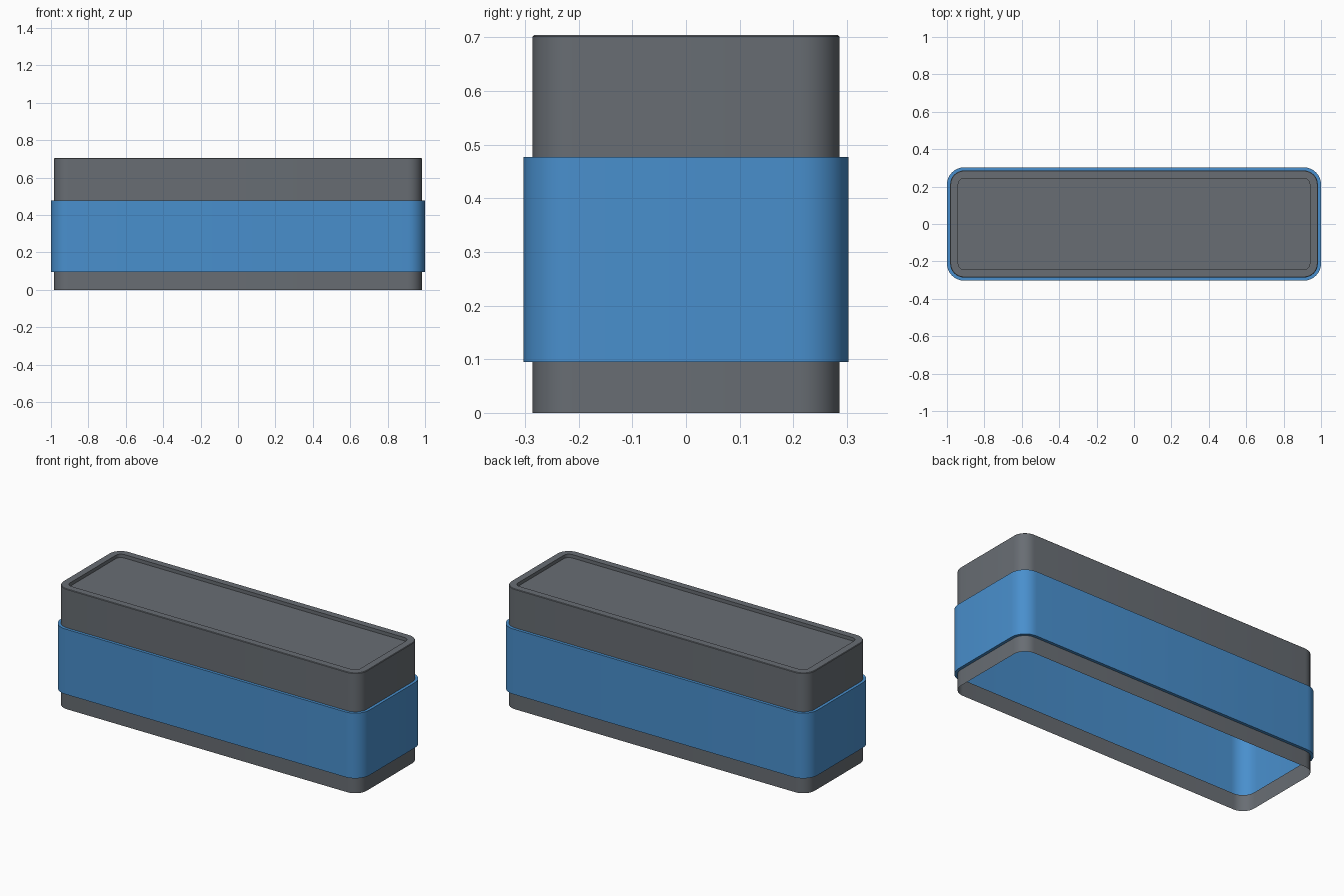
import bpy, bmesh, math

if "Cube" in bpy.data.objects:
    bpy.data.objects.remove(bpy.data.objects["Cube"])


def material(name, rgb):
    m = bpy.data.materials.new(name)
    m.diffuse_color = (*rgb, 1.0)
    m.use_nodes = True
    m.node_tree.nodes["Principled BSDF"].inputs["Base Color"].default_value = m.diffuse_color
    return m


GRAY = material("slate gray", (0.138, 0.153, 0.172))
BLUE = material("sky blue", (0.066, 0.275, 0.61))
SEGS = 8


def rounded_rect(hx, hy, r):
    """Counter-clockwise outline with rounded corners."""
    pts = []
    corners = ((1, 1), (-1, 1), (-1, -1), (1, -1))
    for q, (sx, sy) in enumerate(corners):
        for i in range(SEGS + 1):
            a = math.pi / 2 * (q + i / SEGS)
            pts.append((sx * (hx - r) + r * math.cos(a),
                        sy * (hy - r) + r * math.sin(a)))
    return pts


def shell(name, mat, rings, cap=False):
    """Skin a stack of rounded rectangles (hx, hy, radius, z)."""
    bm = bmesh.new()
    loops = [[bm.verts.new((x, y, z)) for x, y in rounded_rect(hx, hy, r)]
             for hx, hy, r, z in rings]
    n = len(loops[0])
    for a, b in zip(loops, loops[1:]):
        for i in range(n):
            j = (i + 1) % n
            bm.faces.new((a[i], a[j], b[j], b[i]))
    if cap:
        bm.faces.new(loops[-1])
    me = bpy.data.meshes.new(name)
    bm.to_mesh(me)
    bm.free()
    me.materials.append(mat)
    ob = bpy.data.objects.new(name, me)
    bpy.context.collection.objects.link(ob)
    bpy.ops.object.select_all(action='DESELECT')
    ob.select_set(True)
    bpy.context.view_layer.objects.active = ob
    bpy.ops.object.shade_smooth_by_angle(angle=math.radians(30))
    return ob


BODY = (0.983, 0.286, 0.075)
BAND = (1.0, 0.303, 0.092)
PANEL = (0.94, 0.244, 0.033)
Z_LOW, Z_HIGH, Z_TOP = 0.095, 0.477, 0.704

# Open-bottomed gray foot
shell("lower_body", GRAY, [(*BODY, 0), (*BODY, Z_LOW)])

# Raised blue band with narrow ledges above and below
shell("blue_band", BLUE, [(*BODY, Z_LOW), (*BAND, Z_LOW),
                          (*BAND, Z_HIGH), (*BODY, Z_HIGH)])

# Gray upper body with softened rim and recessed top panel
shell("upper_body", GRAY, [(*BODY, Z_HIGH), (*BODY, Z_TOP - 0.003),
                           (0.980, 0.283, 0.072, Z_TOP),
                           (*PANEL, Z_TOP), (*PANEL, Z_TOP - 0.02)], cap=True)
